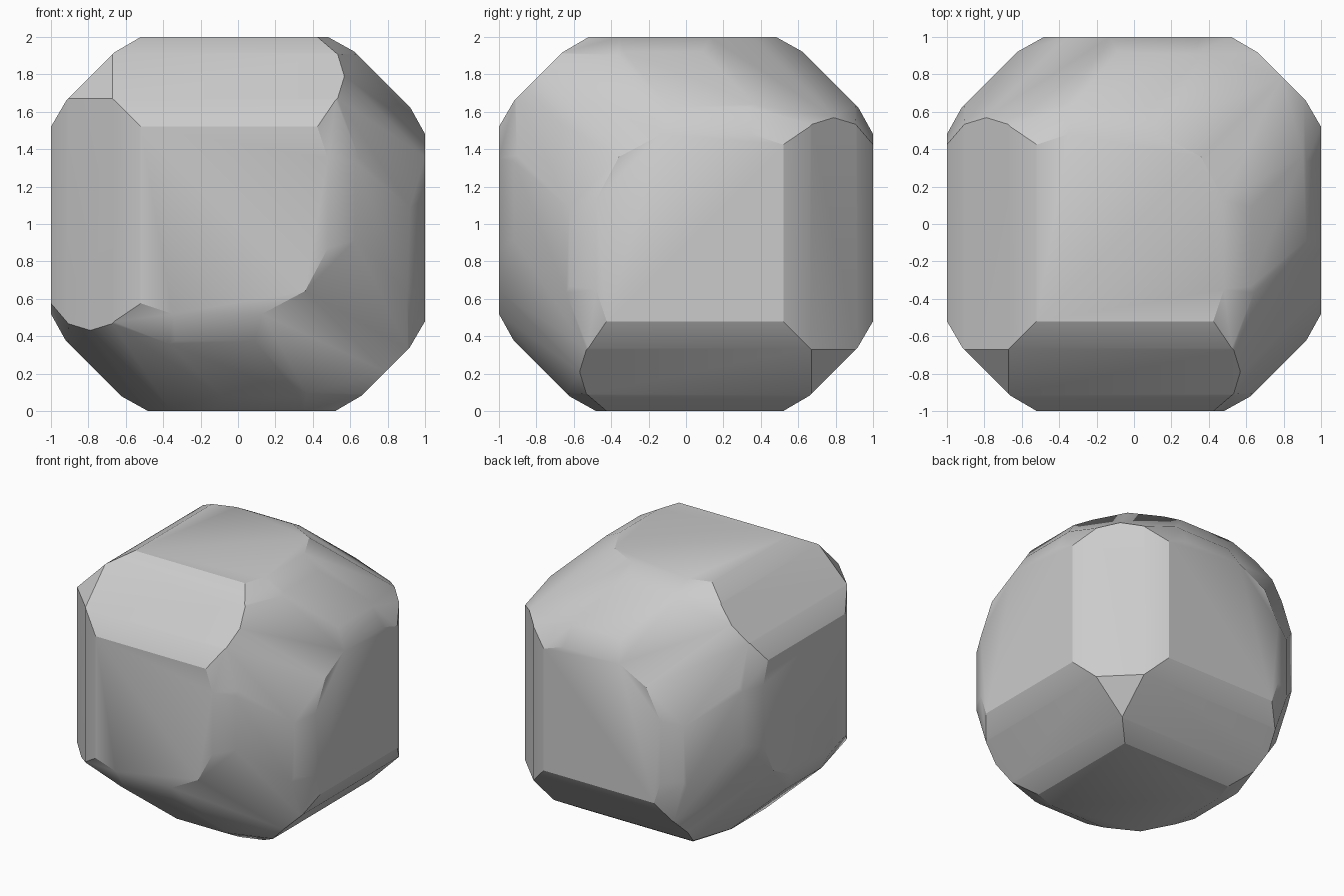
import bpy, bmesh
from math import radians, sin, cos
from mathutils import Vector, Quaternion

old = bpy.data.objects.get("Cube")
if old:
    bpy.data.objects.remove(old, do_unlink=True)

# Diagonal axis of the block: it runs through the two trimmed corners
AXIS = Vector((-1, -1, 1))

bm = bmesh.new()
bmesh.ops.create_cube(bm, size=2)


def cut(normal, distance):
    """Slice off everything beyond a plane and cap the opening."""
    normal = Vector(normal).normalized()
    geom = bm.verts[:] + bm.edges[:] + bm.faces[:]
    bmesh.ops.bisect_plane(bm, geom=geom, dist=1e-5, plane_co=normal * distance,
                           plane_no=normal, clear_outer=True)
    rim = [e for e in bm.edges if e.is_boundary]
    if rim:
        bmesh.ops.holes_fill(bm, edges=rim, sides=0)


def edge_normal(i, si, j, sj, angle):
    """Direction in the plane of axes i and j, turned from axis i towards j."""
    n = Vector((0, 0, 0))
    n[i], n[j] = si * cos(radians(angle)), sj * sin(radians(angle))
    return n


# Three-facet chamfers on all twelve edges
for i, j, k in ((0, 1, 2), (1, 2, 0), (2, 0, 1)):
    for si in (-1, 1):
        for sj in (-1, 1):
            on_ring = si * AXIS[i] + sj * AXIS[j] == 0
            slope = 29 if on_ring else 30.3
            cut(edge_normal(i, si, j, sj, 45), 1.0925 if on_ring else 1.117)
            for a, sa, b, sb in ((i, si, j, sj), (j, sj, i, si)):
                start = 0.481 if on_ring else 0.52
                n = edge_normal(a, sa, b, sb, slope)
                cut(n, cos(radians(slope)) + start * sin(radians(slope)))
                # Small slanted facet where a ring edge meets a straight chamfer
                if on_ring:
                    n = edge_normal(a, sa, b, sb, 30) * 0.986
                    n[k] = 0.164 * sa * AXIS[a] * AXIS[k]
                    cut(n, 1.149)

# Round band about the diagonal axis
spoke = Vector((1, -1, 0))
for step in range(18):
    cut(Quaternion(AXIS, radians(20 * step)) @ spoke, 1.0925)

# Triangular trims at both ends of the axis
for side in (-1, 1):
    cut(AXIS * side, 2.25 / AXIS.length)

bmesh.ops.remove_doubles(bm, verts=bm.verts[:], dist=0.002)
bmesh.ops.translate(bm, verts=bm.verts[:], vec=(0, 0, 1))
bmesh.ops.recalc_face_normals(bm, faces=bm.faces[:])

mesh = bpy.data.meshes.new("rounded_block")
bm.to_mesh(mesh)
bm.free()
block = bpy.data.objects.new("rounded_block", mesh)
bpy.context.collection.objects.link(block)

grey = bpy.data.materials.new("plain_grey")
grey.use_nodes = True
grey.diffuse_color = (0.6, 0.6, 0.6, 1)
grey.node_tree.nodes["Principled BSDF"].inputs["Base Color"].default_value = (0.6, 0.6, 0.6, 1)
mesh.materials.append(grey)

# Soft band, crisp straight chamfers
bpy.ops.object.select_all(action='DESELECT')
block.select_set(True)
bpy.context.view_layer.objects.active = block
bpy.ops.object.shade_smooth_by_angle(angle=radians(29.6))
